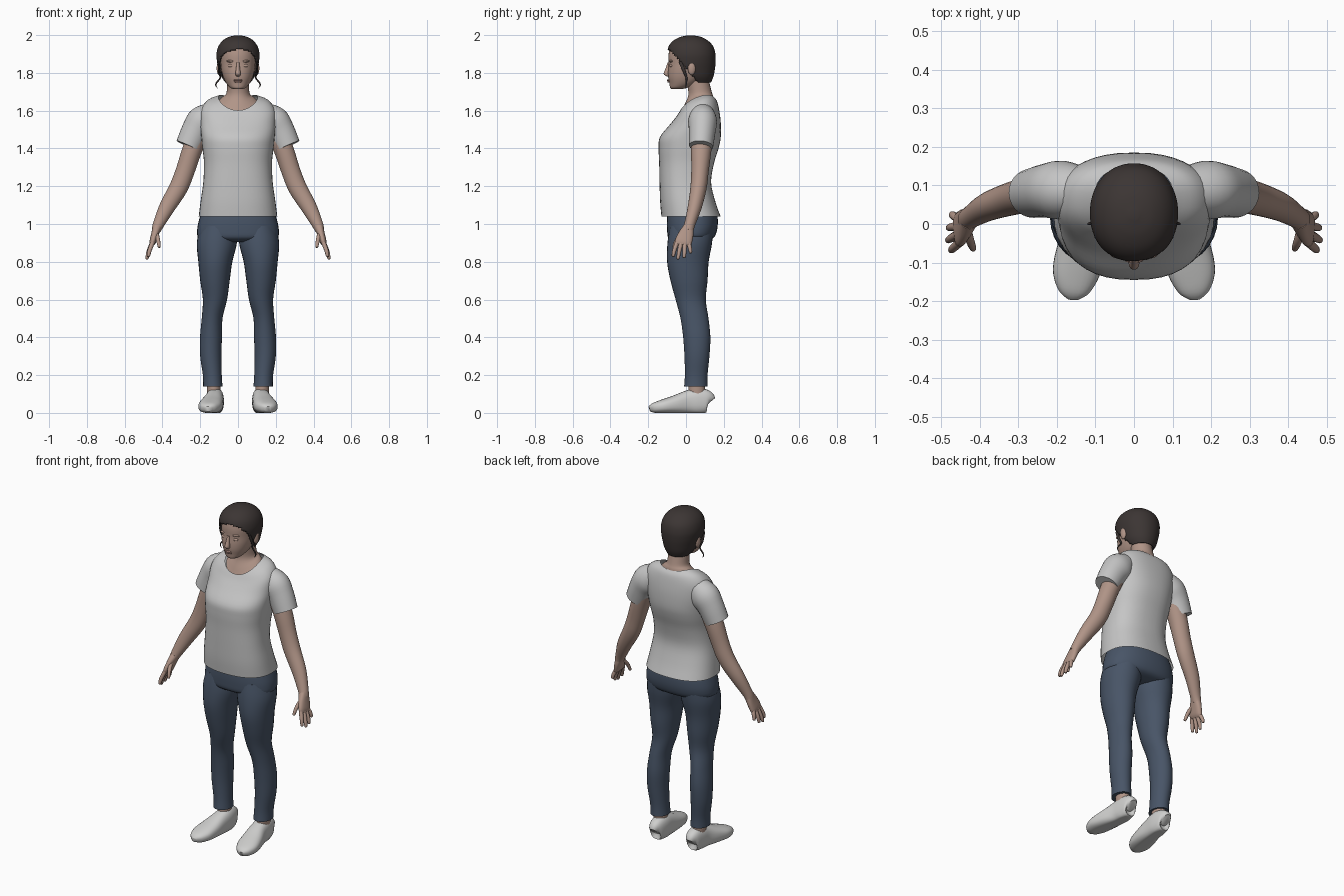
import bpy, bmesh, math
from mathutils import Vector


def material(name, rgb):
    m = bpy.data.materials.new(name)
    m.diffuse_color = (*rgb, 1)
    return m


SKIN = material("skin", (0.44, 0.30, 0.245))
LIP = material("lip", (0.42, 0.25, 0.21))
HAIR = material("dark_hair", (0.045, 0.036, 0.034))
SHIRT = material("shirt_grey", (0.56, 0.56, 0.56))
DENIM = material("denim", (0.065, 0.09, 0.135))
SHOE = material("shoe_white", (0.62, 0.62, 0.61))


def spline(rows, steps):
    """Catmull-Rom interpolation of the section rows."""
    rows = [tuple(r) + (0,) * (7 - len(r)) for r in rows]
    p = [rows[0]] + rows + [rows[-1]]
    out = []
    for i in range(1, len(p) - 2):
        for s in range(steps):
            t = s / steps
            out.append([0.5 * (2 * b + (c - a) * t + (2 * a - 5 * b + 4 * c - d) * t * t
                               + (3 * b - a - 3 * c + d) * t ** 3)
                        for a, b, c, d in zip(*p[i - 1:i + 3])])
    return out + [list(rows[-1])]


def loft(name, rows, mat, ref=None, n=28, steps=4, power=2.0, mirror=False,
         caps=True, floor=None, cut=None):
    """Skin sections (x, y, z, rx, ry, tilt, lift); ref makes them follow the path."""
    rows = spline(rows, steps)
    centres = [Vector(r[:3]) for r in rows]
    bm = bmesh.new()
    rings = []
    for i, (c, r) in enumerate(zip(centres, rows)):
        u, v = Vector((1, 0, 0)), Vector((0, 1, 0))
        if ref:
            t = (centres[min(i + 1, len(rows) - 1)] - centres[max(i - 1, 0)]).normalized()
            u = Vector(ref).cross(t).normalized()
            v = t.cross(u)
        ring = []
        for k in range(n):
            a = 2 * math.pi * k / n
            ca, sa = math.cos(a), math.sin(a)
            px = math.copysign(abs(ca) ** (2 / power), ca)
            py = math.copysign(abs(sa) ** (2 / power), sa)
            co = c + u * px * max(r[3], 0.001) + v * py * max(r[4], 0.001)
            co.z += r[5] * py * r[4] + r[6] * px * px
            if floor is not None:
                co.z = max(co.z, floor)
            ring.append(bm.verts.new(co))
        rings.append(ring)
    for a, b in zip(rings, rings[1:]):
        for k in range(n):
            bm.faces.new((a[k], a[(k + 1) % n], b[(k + 1) % n], b[k]))
    if caps:
        bm.faces.new(rings[0])
        bm.faces.new(rings[-1])
    bmesh.ops.recalc_face_normals(bm, faces=bm.faces)
    if cut:
        gone = [f for f in bm.faces if cut(f.calc_center_median())]
        bmesh.ops.delete(bm, geom=gone, context='FACES')
    return finish(name, bm, mat, mirror)


def finish(name, bm, mat, mirror):
    me = bpy.data.meshes.new(name)
    bm.to_mesh(me)
    bm.free()
    me.materials.append(mat)
    ob = bpy.data.objects.new(name, me)
    bpy.context.collection.objects.link(ob)
    bpy.ops.object.select_all(action='DESELECT')
    ob.select_set(True)
    bpy.context.view_layer.objects.active = ob
    bpy.ops.object.shade_smooth_by_angle(angle=math.radians(50))
    if mirror:
        ob.modifiers.new("mirror", 'MIRROR')
    return ob


def blob(name, loc, size, mat, mirror=False):
    bm = bmesh.new()
    bmesh.ops.create_uvsphere(bm, u_segments=16, v_segments=10, radius=1)
    for v in bm.verts:
        v.co = Vector(loc) + Vector([a * b for a, b in zip(v.co, size)])
    return finish(name, bm, mat, mirror)


def body(rows):
    """(z, half width, front y, back y, tilt, lift) to section rows."""
    return [(0, (f + b) / 2, z, w, (b - f) / 2, *rest) for z, w, f, b, *rest in rows]


# Shirt: body with dipped collar, and sleeves
loft("shirt_body", body([
    (1.04, .208, -.130, .183), (1.12, .198, -.137, .155), (1.22, .184, -.140, .133),
    (1.32, .180, -.142, .148), (1.40, .188, -.145, .172), (1.46, .194, -.138, .184),
    (1.53, .200, -.088, .184, .05, .0), (1.585, .196, -.052, .176, .15, .02),
    (1.62, .160, -.036, .165, .28, .032), (1.636, .104, -.030, .150, .38, .036)]),
    SHIRT, n=40, power=2.4, caps=False)
loft("sleeve", [
    (.130, .085, 1.590, .060, .060), (.185, .088, 1.545, .084, .076),
    (.225, .086, 1.490, .076, .070), (.262, .080, 1.412, .069, .064)],
    SHIRT, ref=(0, 1, 0), mirror=True)

# Trousers: hips and legs
loft("hips", body([
    (1.07, .190, -.095, .160), (1.03, .204, -.100, .168), (.97, .216, -.100, .165),
    (.925, .205, -.092, .145), (.905, .120, -.050, .090)]), DENIM, n=36, power=2.3)
loft("trouser_leg", [
    (.105, .030, .99, .095, .115), (.112, .020, .90, .106, .118), (.120, .010, .80, .090, .110),
    (.122, .016, .70, .078, .098), (.122, .025, .60, .064, .080), (.137, .045, .50, .055, .074),
    (.143, .057, .40, .058, .072), (.144, .058, .30, .056, .066), (.136, .054, .20, .050, .060),
    (.133, .052, .14, .051, .062)], DENIM, mirror=True)

# Ankles and shoes
loft("ankle", [(.130, .055, .17, .036, .044), (.127, .058, .08, .036, .044)], SKIN, mirror=True)
loft("shoe", [
    (.122, .126, .055, .020, .030), (.122, .116, .060, .038, .058), (.122, .065, .062, .047, .070),
    (.126, .010, .056, .050, .063), (.138, -.060, .044, .060, .048),
    (.150, -.125, .034, .061, .036), (.156, -.172, .026, .042, .026),
    (.158, -.193, .020, .016, .014)], SHOE, ref=(0, 0, 1), power=2.5, floor=0, mirror=True)

# Arms, palms and fingers
loft("arm", [
    (.200, .086, 1.500, .055, .058), (.247, .080, 1.380, .052, .053),
    (.280, .074, 1.280, .050, .046), (.316, .066, 1.190, .049, .043),
    (.375, .046, 1.090, .042, .037), (.420, .020, 1.000, .030, .029),
    (.434, .010, .965, .024, .030)], SKIN, ref=(0, 1, 0), mirror=True)
loft("palm", [
    (.428, .014, .985, .024, .028), (.440, .000, .945, .020, .040),
    (.452, -.014, .905, .017, .045), (.458, -.018, .888, .011, .040)],
    SKIN, ref=(0, 1, 0), n=20, power=2.4, mirror=True)
fingers = {
    "index_finger": ((.453, -.048, .900), (.468, -.062, .860), (.474, -.068, .830)),
    "middle_finger": ((.457, -.027, .895), (.474, -.037, .850), (.482, -.042, .817)),
    "ring_finger": ((.457, -.006, .895), (.474, -.008, .852), (.480, -.010, .824)),
    "little_finger": ((.454, .013, .900), (.467, .021, .872), (.472, .025, .848)),
    "thumb": ((.434, -.012, .955), (.424, -.046, .920), (.417, -.064, .880))}
for name, (a, b, c) in fingers.items():
    tip = tuple(q + (q - p) * .12 for p, q in zip(b, c))
    loft(name, [(*a, .012, .012), (*b, .011, .0105), (*c, .008, .008), (*tip, .002, .002)],
         SKIN, ref=(0, 1, 0), n=12, steps=3, mirror=True)

# Neck and head
loft("neck", [
    (0, .060, 1.620, .104, .088, .38, .03), (0, .066, 1.650, .082, .078, .35, .02),
    (0, .074, 1.690, .062, .062, .15), (0, .066, 1.740, .058, .060), (0, .055, 1.790, .058, .060)],
    SKIN)
loft("head", body([
    (1.714, .022, -.076, -.025), (1.722, .042, -.084, .010), (1.745, .062, -.088, .060),
    (1.775, .077, -.094, .095), (1.81, .087, -.095, .120), (1.85, .092, -.092, .135),
    (1.90, .095, -.092, .140), (1.945, .084, -.080, .122), (1.975, .055, -.045, .085),
    (1.985, .020, 0, .045)]), SKIN, n=36, power=2.15)
loft("nose", [
    (0, -.088, 1.855, .008, .010), (0, -.096, 1.825, .010, .012),
    (0, -.102, 1.797, .014, .017), (0, -.098, 1.785, .012, .011), (0, -.092, 1.780, .004, .004)],
    SKIN, n=14)
blob("eyelid", (.036, -.078, 1.838), (.019, .010, .009), SKIN, True)
blob("brow_ridge", (.036, -.078, 1.862), (.026, .012, .007), SKIN, True)
blob("upper_lip", (0, -.094, 1.761), (.024, .007, .005), LIP)
blob("lower_lip", (0, -.092, 1.753), (.020, .007, .005), LIP)
blob("ear", (.100, .030, 1.825), (.013, .021, .037), SKIN, True)

# Hair: cap with the face opening cut away, plus loose side strands
hair = loft("hair_cap", body([
    (1.748, .066, -.02, .132), (1.78, .088, -.06, .145), (1.82, .102, -.09, .153),
    (1.86, .111, -.098, .157), (1.90, .114, -.100, .156), (1.94, .104, -.092, .144),
    (1.97, .082, -.068, .117), (1.99, .050, -.030, .080), (1.999, .012, .012, .036)]),
    HAIR, n=72, steps=6, power=2.1,
    cut=lambda c: c.z < 1.93 - .25 * abs(c.x - .01) and c.y < .02 - (c.z - 1.80) * .85)
thick = hair.modifiers.new("thickness", 'SOLIDIFY')
thick.thickness = .008
loft("hair_strand", [
    (.098, -.030, 1.860, .005, .010), (.102, -.010, 1.810, .005, .008),
    (.094, .002, 1.775, .004, .005), (.112, .002, 1.750, .004, .004),
    (.118, .000, 1.735, .003, .003), (.108, -.002, 1.718, .001, .001)],
    HAIR, ref=(0, 1, 0), n=8, mirror=True)
